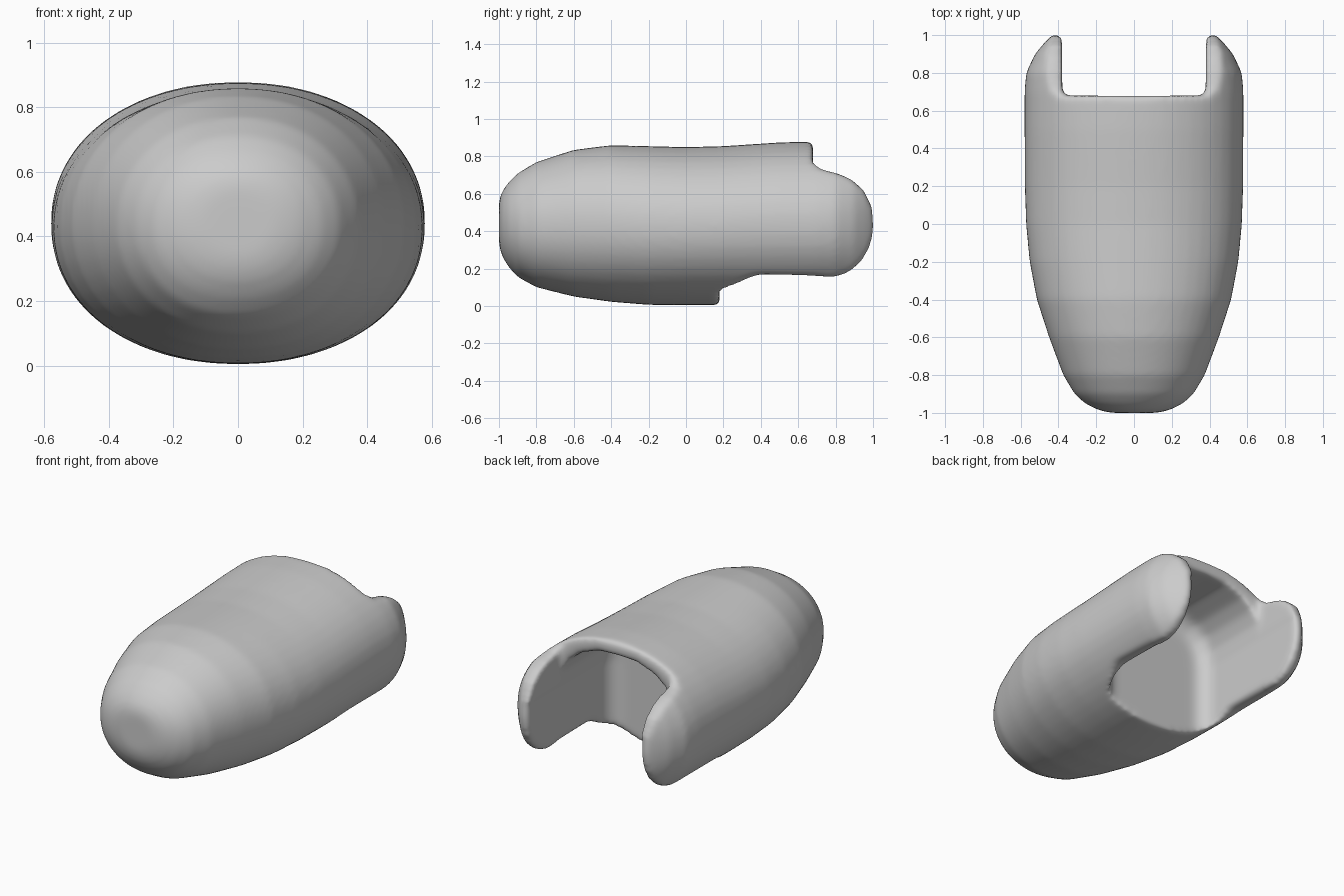
import bpy, bmesh, math

default = bpy.data.objects.get("Cube")
if default:
    bpy.data.objects.remove(default)

grey = bpy.data.materials.new("plain grey")
grey.use_nodes = True
colour = (0.6, 0.6, 0.6, 1)
grey.diffuse_color = colour
grey.node_tree.nodes["Principled BSDF"].inputs["Base Color"].default_value = colour


def finish(name, bm):
    bmesh.ops.recalc_face_normals(bm, faces=bm.faces)
    mesh = bpy.data.meshes.new(name)
    bm.to_mesh(mesh)
    bm.free()
    obj = bpy.data.objects.new(name, mesh)
    bpy.context.collection.objects.link(obj)
    return obj


def prism(name, points, offset, bevel_radius=0):
    """Extrude a closed outline; optionally round its starting cap."""
    bm = bmesh.new()
    cap = bm.faces.new([bm.verts.new(p) for p in points])
    made = bmesh.ops.extrude_face_region(bm, geom=[cap], use_keep_orig=True)
    moved = [g for g in made["geom"] if isinstance(g, bmesh.types.BMVert)]
    bmesh.ops.translate(bm, verts=moved, vec=offset)
    if bevel_radius:
        bmesh.ops.bevel(bm, geom=list(cap.edges), offset=bevel_radius,
                        segments=6, profile=0.5, affect='EDGES')
    return finish(name, bm)


def cut(obj, cutter, operation):
    mod = obj.modifiers.new("cut", 'BOOLEAN')
    mod.operation, mod.object, mod.solver = operation, cutter, 'EXACT'
    bpy.context.view_layer.objects.active = obj
    bpy.ops.object.modifier_apply(modifier=mod.name)
    bpy.data.objects.remove(cutter)


# Outer body: rings of (y, half width, bottom, top)
stations = [
    (-1.0, .12, .33, .56), (-.985, .19, .27, .61), (-.95, .26, .21, .66),
    (-.9, .315, .155, .71), (-.8, .375, .1, .77), (-.6, .45, .05, .835),
    (-.4, .515, .022, .86), (-.2, .553, .006, .855), (0, .572, .004, .85),
    (.2, .578, .004, .855), (.5, .58, .004, .875), (.7, .58, .004, .88),
    (.8, .572, .004, .88), (.9, .525, .004, .88), (.96, .475, .004, .88),
    (1.01, .425, .004, .88)]
sides = 48
bm = bmesh.new()
rings = []
for y, width, low, high in stations:
    ring = []
    for i in range(sides):
        a = math.tau * i / sides
        c, s = math.cos(a), math.sin(a)
        x = width * math.copysign(abs(c) ** .95, c)
        z = (low + high) / 2 + (high - low) / 2 * math.copysign(abs(s) ** .95, s)
        ring.append(bm.verts.new((x, y, z)))
    rings.append(ring)
for a, b in zip(rings, rings[1:]):
    for i in range(sides):
        j = (i + 1) % sides
        bm.faces.new((a[i], a[j], b[j], b[i]))
bm.faces.new(rings[0])
bm.faces.new(rings[-1])
shell = finish("hollow_shell", bm)

# Side outline: short floor, longer roof, rounded arms
outline = [(-1.2, -.2), (.17, -.2), (.18, .01), (.22, .05), (.27, .105), (.33, .15),
           (.4, .17), (.6, .165), (.8, .155), (.87, .18), (.94, .24), (.985, .32),
           (1.007, .42), (.995, .53), (.95, .62), (.88, .68), (.8, .712),
           (.72, .73), (.685, .77), (.68, 1.1), (-1.2, 1.1)]
cut(shell, prism("side_outline", [(-1, y, z) for y, z in outline], (2, 0, 0)), 'INTERSECT')

# Arched cavity with a rounded inner end
half_arch = [(.385, -.3), (.385, .5), (.37, .6), (.33, .68), (.26, .74), (.14, .785)]
arch = half_arch + [(0, .795)] + [(-x, z) for x, z in reversed(half_arch)]
cut(shell, prism("cavity", [(x, .18, z) for x, z in arch], (0, 1.2, 0), .1), 'DIFFERENCE')

# Open slot between the two rear arms
slot = [(-.38, .68, -.3), (.38, .68, -.3), (.38, .68, 1.1), (-.38, .68, 1.1)]
cut(shell, prism("arm_slot", slot, (0, .6, 0)), 'DIFFERENCE')

# Soften all the rims
remesh = shell.modifiers.new("even_mesh", 'REMESH')
remesh.mode, remesh.voxel_size, remesh.use_smooth_shade = 'VOXEL', .016, True
soften = shell.modifiers.new("soften", 'SMOOTH')
soften.factor, soften.iterations = .5, 14
for mod in ("even_mesh", "soften"):
    bpy.ops.object.modifier_apply(modifier=mod)
shell.data.materials.clear()
shell.data.materials.append(grey)
for face in shell.data.polygons:
    face.use_smooth = True
    face.material_index = 0
